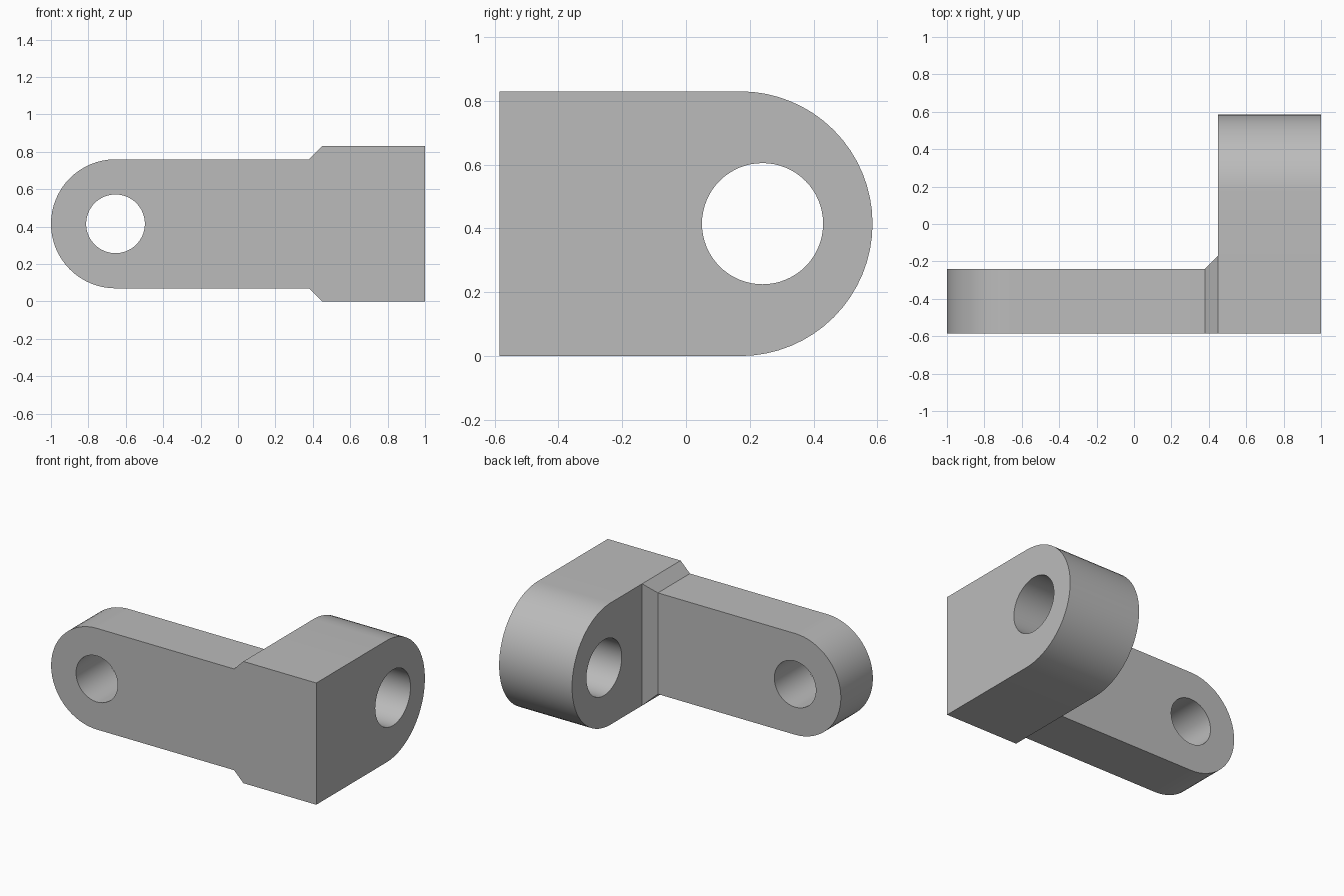
import bpy, bmesh
from math import pi, sin, cos, radians
from mathutils import Vector

cube = bpy.data.objects.get("Cube")
if cube:
    bpy.data.objects.remove(cube, do_unlink=True)

MID = 0.415          # shared centre height of both lugs
FRONT = -0.585       # flush front plane
SEGMENTS = 64

grey = bpy.data.materials.new("plain grey")
grey.use_nodes = True
colour = (0.5, 0.5, 0.5, 1)
grey.diffuse_color = colour
grey.node_tree.nodes["Principled BSDF"].inputs["Base Color"].default_value = colour

bm = bmesh.new()


def arc(centre, radius, start, sweep, count):
    return [(centre + radius * cos(start + sweep * i / count),
             MID + radius * sin(start + sweep * i / count)) for i in range(count + 1)]


def lug(outline, hole, place, depth):
    """Extrude a rounded outline with a round hole along depth."""
    edges = []
    for loop in (outline, hole):
        verts = [bm.verts.new(place(u, z)) for u, z in loop]
        edges += [bm.edges.new((a, b)) for a, b in zip(verts, verts[1:] + verts[:1])]
    cap = bmesh.ops.triangle_fill(bm, edges=edges, use_beauty=True)["geom"]
    faces = [g for g in cap if isinstance(g, bmesh.types.BMFace)]
    made = bmesh.ops.extrude_face_region(bm, geom=faces, use_keep_orig=True)["geom"]
    moved = [g for g in made if isinstance(g, bmesh.types.BMVert)]
    bmesh.ops.translate(bm, verts=moved, vec=depth)


def drop(test):
    """Remove the hidden faces where two parts meet."""
    doomed = [f for f in bm.faces if test(f)]
    bmesh.ops.delete(bm, geom=doomed, context='FACES')


# Thick block: round end to the rear, hole running sideways
BLOCK_X, STEP_Y = 0.45, -0.17
outline = [(FRONT, 0), (STEP_Y, 0)] + arc(0.17, MID, -pi / 2, pi, SEGMENTS // 2)
outline += [(STEP_Y, 2 * MID), (FRONT, 2 * MID)]
lug(outline, arc(0.24, 0.19, 0, 2 * pi, SEGMENTS)[:-1],
    lambda u, z: (BLOCK_X, u, z), Vector((1 - BLOCK_X, 0, 0)))
bmesh.ops.bisect_plane(bm, geom=bm.verts[:] + bm.edges[:] + bm.faces[:], dist=1e-5,
                       plane_co=(0, STEP_Y, 0), plane_no=(0, 1, 0))
drop(lambda f: all(abs(v.co.x - BLOCK_X) < 1e-4 and v.co.y < STEP_Y + 1e-4 for v in f.verts))

# Slim arm: round end to the right, hole running front to back
ARM_X, ARM_R, ARM_BACK = 0.38, 0.345, -0.24
outline = [(ARM_X, MID + ARM_R)] + arc(-1 + ARM_R, ARM_R, pi / 2, pi, SEGMENTS // 2)
outline += [(ARM_X, MID - ARM_R)]
lug(outline, arc(-1 + ARM_R, 0.157, 0, 2 * pi, SEGMENTS)[:-1],
    lambda u, z: (u, FRONT, z), Vector((0, ARM_BACK - FRONT, 0)))
drop(lambda f: all(abs(v.co.x - ARM_X) < 1e-4 for v in f.verts))

# Chamfered collar joining the arm to the block
rings = []
for x, half, back in ((ARM_X, ARM_R, ARM_BACK), (BLOCK_X, MID, STEP_Y)):
    corners = ((FRONT, -half), (back, -half), (back, half), (FRONT, half))
    rings.append([bm.verts.new((x, y, MID + z)) for y, z in corners])
for i in range(4):
    j = (i + 1) % 4
    bm.faces.new((rings[0][i], rings[0][j], rings[1][j], rings[1][i]))

# Weld into one solid
bmesh.ops.remove_doubles(bm, verts=bm.verts[:], dist=1e-4)
bmesh.ops.recalc_face_normals(bm, faces=bm.faces[:])
mesh = bpy.data.meshes.new("angle_bracket")
bm.to_mesh(mesh)
bm.free()
mesh.materials.append(grey)
bracket = bpy.data.objects.new("angle_bracket", mesh)
bpy.context.collection.objects.link(bracket)

bpy.ops.object.select_all(action='DESELECT')
bracket.select_set(True)
bpy.context.view_layer.objects.active = bracket
bpy.ops.object.shade_smooth_by_angle(angle=radians(30))
